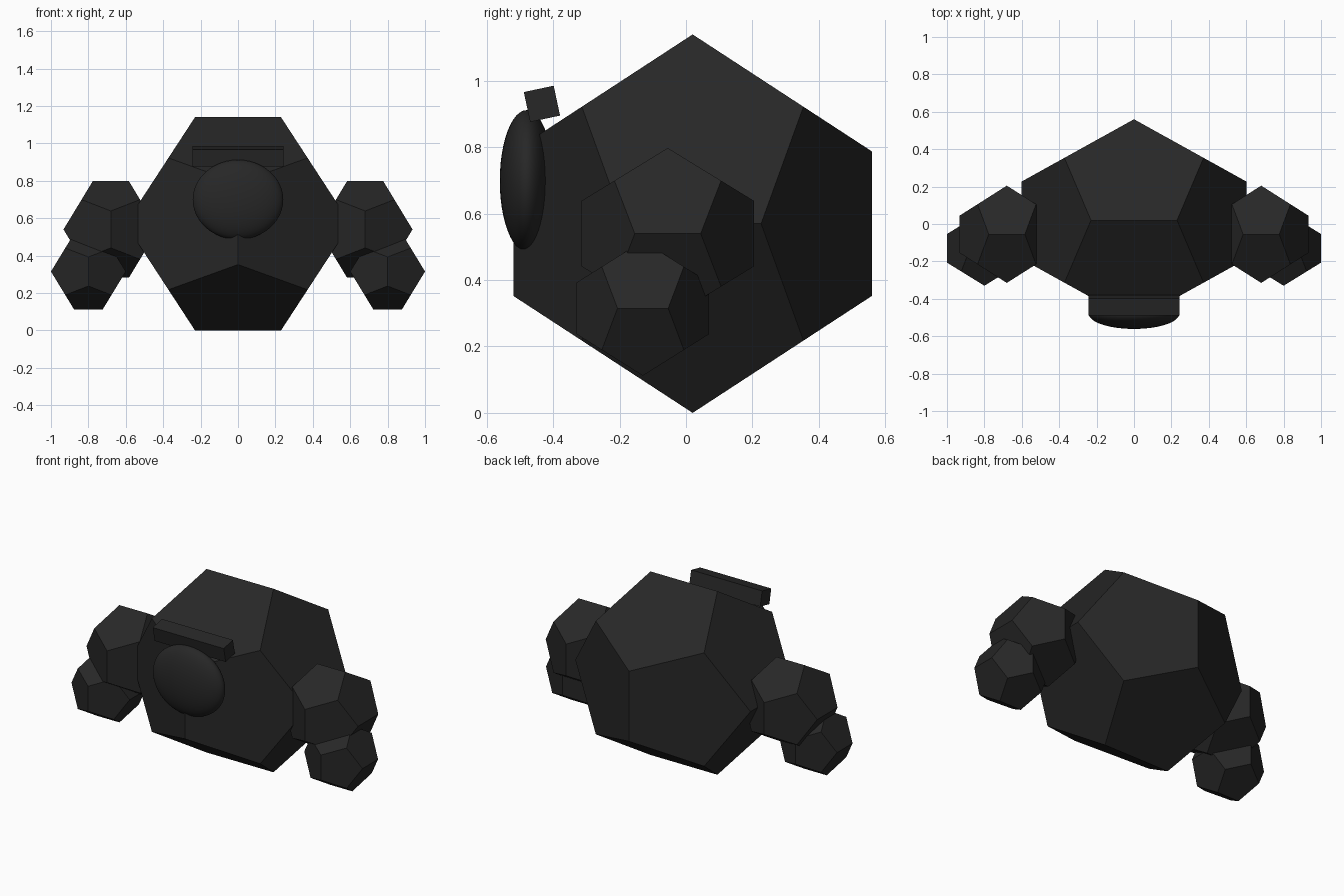
import bpy, bmesh, math
from itertools import product
from mathutils import Vector

cube = bpy.data.objects.get("Cube")
if cube:
    bpy.data.objects.remove(cube, do_unlink=True)

# Single charcoal material
charcoal = bpy.data.materials.new("charcoal")
charcoal.use_nodes = True
COLOUR = (0.02, 0.02, 0.02, 1)
charcoal.diffuse_color = COLOUR
charcoal.node_tree.nodes["Principled BSDF"].inputs["Base Color"].default_value = COLOUR

PHI = (1 + math.sqrt(5)) / 2


def add_object(name, bm):
    mesh = bpy.data.meshes.new(name)
    bm.to_mesh(mesh)
    bm.free()
    mesh.materials.append(charcoal)
    obj = bpy.data.objects.new(name, mesh)
    bpy.context.collection.objects.link(obj)
    return obj


def dodecahedron(name, centre, half_size):
    """Twelve flat pentagons filling a box of the given half size."""
    points = [Vector(p) for p in product((-1, 1), repeat=3)]
    for a, b in product((-1, 1), repeat=2):
        short, long = a / PHI, b * PHI
        points += [Vector((short, 0, long)), Vector((0, long, short)),
                   Vector((long, short, 0))]
    bm = bmesh.new()
    for p in points:
        bm.verts.new([c + h * v / PHI for c, h, v in zip(centre, half_size, p)])
    bmesh.ops.convex_hull(bm, input=bm.verts[:])
    bmesh.ops.dissolve_limit(bm, angle_limit=math.radians(2),
                             verts=bm.verts[:], edges=bm.edges[:])
    bmesh.ops.recalc_face_normals(bm, faces=bm.faces[:])
    return add_object(name, bm)


# Body
dodecahedron("body", (0, 0.02, 0.57), (0.602, 0.54, 0.57))

# Arms and hands on both sides
for side, sign in (("left", 1), ("right", -1)):
    dodecahedron(side + "_arm", (sign * 0.68, -0.055, 0.54), (0.253, 0.26, 0.258))
    dodecahedron(side + "_hand", (sign * 0.80, -0.13, 0.315), (0.2, 0.2, 0.203))

# Flattened round face
bm = bmesh.new()
bmesh.ops.create_uvsphere(bm, u_segments=48, v_segments=24, radius=1)
for f in bm.faces:
    f.smooth = True
face = add_object("face", bm)
face.scale = (0.242, 0.081, 0.213)
face.location = (0, -0.48, 0.699)

# Tilted brow bar above the face
bm = bmesh.new()
bmesh.ops.create_cube(bm, size=1)
brow = add_object("brow", bm)
brow.scale = (0.488, 0.092, 0.092)
brow.rotation_euler = (math.radians(12), 0, 0)
brow.location = (0, -0.434, 0.931)
